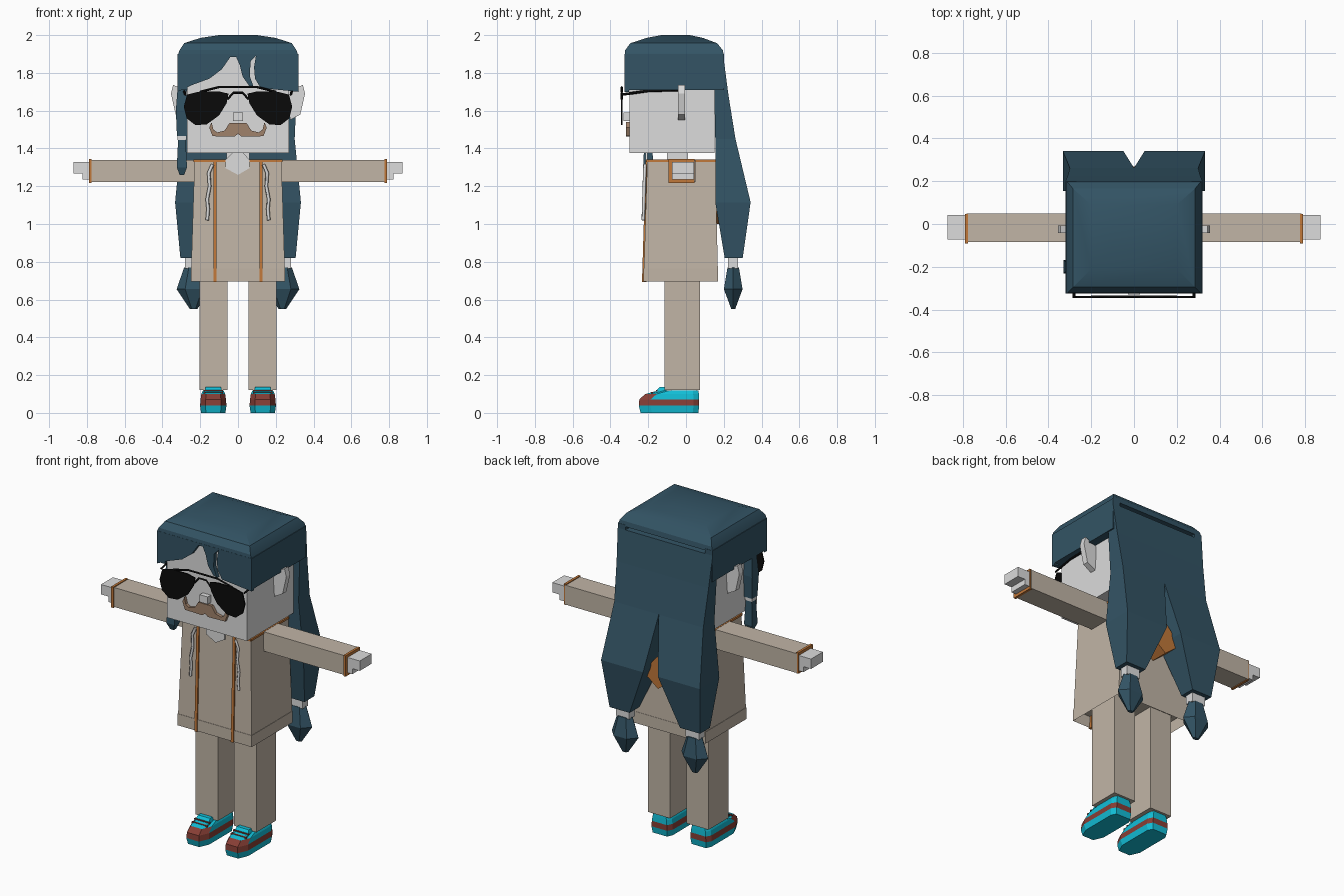
import bpy, bmesh, math
from mathutils import Vector

if "Cube" in bpy.data.objects:
    bpy.data.objects.remove(bpy.data.objects["Cube"], do_unlink=True)


def material(name, r, g, b):
    lin = [((c / 255 + 0.055) / 1.055) ** 2.4 for c in (r, g, b)] + [1]
    m = bpy.data.materials.new(name)
    m.use_nodes = True
    m.diffuse_color = lin
    m.node_tree.nodes["Principled BSDF"].inputs["Base Color"].default_value = lin
    return m


HAIR = material("hair_teal", 51, 84, 101)
SKIN = material("pale_grey", 220, 220, 220)
CLOTH = material("beige_cloth", 193, 181, 166)
TRIM = material("orange_trim", 193, 120, 58)
BLACK = material("black", 10, 10, 10)
BROWN = material("moustache_brown", 160, 130, 107)
RED = material("shoe_red", 135, 62, 53)
CYAN = material("shoe_cyan", 18, 190, 215)


def finish(bm, name, *mats):
    bmesh.ops.recalc_face_normals(bm, faces=bm.faces)
    me = bpy.data.meshes.new(name)
    bm.to_mesh(me)
    bm.free()
    for m in mats:
        me.materials.append(m)
    ob = bpy.data.objects.new(name, me)
    bpy.context.collection.objects.link(ob)
    return ob


def loft_mesh(rings):
    """Skin a list of equal-length point rings and cap both ends."""
    bm = bmesh.new()
    vs = [[bm.verts.new(p) for p in ring] for ring in rings]
    n = len(vs[0])
    for a, b in zip(vs, vs[1:]):
        for i in range(n):
            bm.faces.new((a[i], a[(i + 1) % n], b[(i + 1) % n], b[i]))
    bm.faces.new(vs[0])
    bm.faces.new(vs[-1])
    return bm


def rect(x0, x1, y0, y1, z):
    return [(x0, y0, z), (x1, y0, z), (x1, y1, z), (x0, y1, z)]


def rect_loft(name, mat, *levels):
    return finish(loft_mesh([rect(*l) for l in levels]), name, mat)


def box(name, mat, x0, x1, y0, y1, z0, z1):
    return rect_loft(name, mat, (x0, x1, y0, y1, z0), (x0, x1, y0, y1, z1))


def prism(name, mat, pts, y0, y1):
    """Extrude an x-z outline between two depths."""
    return finish(loft_mesh([[(x, y, z) for x, z in pts] for y in (y0, y1)]), name, mat)


def ellipse(cx, cy, rx, ry, z, n=6):
    return [(cx + rx * math.cos(2 * math.pi * i / n), cy + ry * math.sin(2 * math.pi * i / n), z)
            for i in range(n)]


def wire(name, mat, pts, radius):
    cu = bpy.data.curves.new(name, "CURVE")
    cu.dimensions = "3D"
    cu.bevel_depth = radius
    cu.bevel_resolution = 0
    cu.use_fill_caps = True
    sp = cu.splines.new("POLY")
    sp.points.add(len(pts) - 1)
    for p, co in zip(sp.points, pts):
        p.co = (*co, 1)
    cu.materials.append(mat)
    ob = bpy.data.objects.new(name, cu)
    bpy.context.collection.objects.link(ob)


# Head, neck and face
box("head", SKIN, -.27, .27, -.3, .15, 1.375, 1.92)
box("neck", SKIN, -.06, .06, -.1, .01, 1.3, 1.38)
box("nose", SKIN, -.027, .027, -.33, -.29, 1.545, 1.59)
half = [(.045, 1.535), (.07, 1.495), (.11, 1.485), (.13, 1.5), (.14, 1.54),
        (.152, 1.51), (.135, 1.465), (.02, 1.462)]
prism("moustache", BROWN, [(0, 1.535)] + half + [(0, 1.477)]
      + [(-x, z) for x, z in reversed(half)], -.318, -.295)

# Hair cap: dome, side panels and the parted fringe
cap = rect_loft("hair_cap", HAIR, (-.32, .32, -.325, .2, 1.89), (-.31, .31, -.322, .195, 1.92),
                (-.285, .285, -.295, .165, 1.957), (-.2, .2, -.21, .09, 1.985),
                (-.1, .1, -.13, .02, 2))
bpy.context.view_layer.objects.active = cap
cap.select_set(True)
bpy.ops.object.shade_smooth_by_angle(angle=math.radians(25))
prism("hair_fringe", HAIR, [
    (-.32, 1.9), (-.32, 1.7), (-.245, 1.735), (-.15, 1.77), (-.085, 1.82), (-.04, 1.885),
    (-.01, 1.885), (.01, 1.84), (.025, 1.78), (.06, 1.73), (.085, 1.72), (.063, 1.78),
    (.066, 1.86), (.095, 1.89), (.085, 1.83), (.09, 1.77), (.12, 1.72), (.32, 1.7), (.32, 1.9)],
    -.325, -.301)
for s, side in ((1, "left"), (-1, "right")):
    box(f"hair_side_{side}", HAIR, s * .268, s * .32, -.322, .2, 1.71, 1.9)

# Back hair sheet splitting into two tied tails
rect_loft("back_hair", HAIR, (-.3, .3, .155, .262, 1.45), (-.31, .31, .15, .225, 1.68),
          (-.32, .32, .15, .2, 1.87))
for s, side in ((1, "left"), (-1, "right")):
    rect_loft(f"hair_tail_{side}", HAIR, (s * .17, s * .305, .205, .3, .82),
              (s * .05, s * .333, .155, .342, 1.115), (0, s * .3, .155, .262, 1.45))
    box(f"hair_tie_{side}", SKIN, s * .19, s * .28, .222, .275, .765, .825)
    c = s * .235
    finish(loft_mesh([ellipse(c, .25, .02, .012, .55), ellipse(c, .25, .09, .057, .655),
                      ellipse(c, .25, .05, .035, .77)]), f"tail_end_{side}", HAIR)

# Small tied lock beside the face
lx, ly = -.297, -.2
rect_loft("side_lock", HAIR, *[(lx - w, lx + w, ly - w, ly + w, z)
                               for z, w in ((1.465, .026), (1.6, .032), (1.73, .022))])
box("side_lock_tie", SKIN, lx - .024, lx + .024, ly - .024, ly + .024, 1.445, 1.468)
rect_loft("side_lock_end", HAIR, *[(lx - w, lx + w, ly - w, ly + w, z)
                                   for z, w in ((1.26, .012), (1.3, .027), (1.445, .02))])

# Ears and sunglasses
lens = [(.05, 1.69), (.1, 1.702), (.2, 1.702), (.27, 1.685), (.287, 1.62), (.272, 1.56),
        (.225, 1.523), (.165, 1.528), (.1, 1.575), (.06, 1.64)]
ear = [(.265, 1.7), (.343, 1.737), (.355, 1.69), (.33, 1.58), (.275, 1.55)]
for s, side in ((1, "left"), (-1, "right")):
    prism(f"ear_{side}", SKIN, [(s * x, z) for x, z in ear], -.042, -.006)
    prism(f"lens_{side}", BLACK, [(s * x, z) for x, z in lens], -.345, -.337)
    wire(f"temple_{side}", BLACK, [(s * .28, -.34, 1.685), (s * .285, -.2, 1.705),
                                   (s * .285, -.03, 1.71)], .007)
wire("glasses_top_bar", BLACK, [(-.2, -.34, 1.7), (-.1, -.34, 1.725), (.1, -.34, 1.725),
                                (.2, -.34, 1.7)], .006)
wire("glasses_bridge", BLACK, [(-.055, -.34, 1.66), (-.025, -.34, 1.695), (.025, -.34, 1.695),
                               (.055, -.34, 1.66)], .006)

# Coat with a hollow hem
bm = loft_mesh([rect(-.25, .25, -.225, .17, .695), rect(-.23, .23, -.205, .155, 1.335)])
bm.faces.ensure_lookup_table()
hem = min(bm.faces, key=lambda f: f.calc_center_median().z)
bmesh.ops.inset_individual(bm, faces=[hem], thickness=.02)
bmesh.ops.translate(bm, verts=hem.verts, vec=Vector((0, 0, .07)))
finish(bm, "coat", CLOTH)
for name, y0, y1 in (("front", -.211, -.2), ("back", .148, .16)):
    box(f"collar_trim_{name}", TRIM, -.233, .233, y0, y1, 1.328, 1.341)
prism("shirt_neckline", SKIN, [(-.065, 1.34), (-.065, 1.295), (0, 1.26), (.06, 1.295),
                               (.06, 1.34), (.03, 1.375), (-.03, 1.375)], -.214, -.204)
prism("hood_tip", TRIM, [(0, 1.2), (-.09, 1.1), (-.075, 1.06), (0, 1.0), (.075, 1.06),
                         (.09, 1.1)], .15, .27)

for s, side in ((1, "left"), (-1, "right")):
    # Coat edging and drawstring
    a, b = s * .114, s * .131
    rect_loft(f"coat_edging_{side}", TRIM, (a, b, -.233, -.21, .693), (a, b, -.213, -.19, 1.34))
    wire(f"drawstring_{side}", SKIN, [(s * x, -.217 - (1.33 - z) * .03, z) for x, z in (
        (.135, 1.315), (.155, 1.27), (.15, 1.2), (.163, 1.13), (.158, 1.08), (.163, 1.02))], .009)
    box(f"collar_trim_{side}", TRIM, s * .224, s * .235, -.208, .158, 1.328, 1.341)
    # Arm, cuff and hand
    box(f"sleeve_{side}", CLOTH, s * .2, s * .782, -.085, .05, 1.222, 1.34)
    box(f"cuff_{side}", TRIM, s * .775, s * .79, -.092, .046, 1.218, 1.345)
    box(f"hand_{side}", SKIN, s * .78, s * .872, -.073, .042, 1.268, 1.328)
    box(f"fingers_{side}", SKIN, s * .78, s * .822, -.073, .042, 1.235, 1.268)
    # Leg
    box(f"leg_{side}", CLOTH, s * .055, s * .205, -.115, .075, .122, .78)
    box(f"ankle_{side}", SKIN, s * .085, s * .178, -.08, .055, .08, .13)
    # Shoe in stacked bands, with a red toe cap
    c = s * .131
    rings = []
    for z, toe, heel, w in ((0, -.24, .065, .064), (.038, -.25, .07, .07), (.072, -.247, .07, .067),
                            (.1, -.215, .068, .063), (.118, -.15, .066, .055)):
        rings.append([(c - w, toe + .06, z), (c - w * .6, toe, z), (c + w * .6, toe, z),
                      (c + w, toe + .06, z), (c + w, heel - .03, z), (c + w * .75, heel, z),
                      (c - w * .75, heel, z), (c - w, heel - .03, z)])
    bm = loft_mesh(rings)
    bm.normal_update()
    for f in bm.faces:
        m = f.calc_center_median()
        band = .04 < m.z < .072
        toe_cap = .072 < m.z < .1 and m.y < -.17
        f.material_index = 1 if band or toe_cap else 0
    finish(bm, f"shoe_{side}", CYAN, RED)
    rect_loft(f"tongue_{side}", CYAN, (c - .05, c + .05, -.175, -.1, .1),
              (c - .04, c + .04, -.14, -.105, .137))
    for i in range(2):
        y, z = -.185 + i * .025, .108 + i * .011
        box(f"lace_{side}_{i + 1}", RED, c - .052, c + .052, y, y + .01, z - .006, z + .003)
